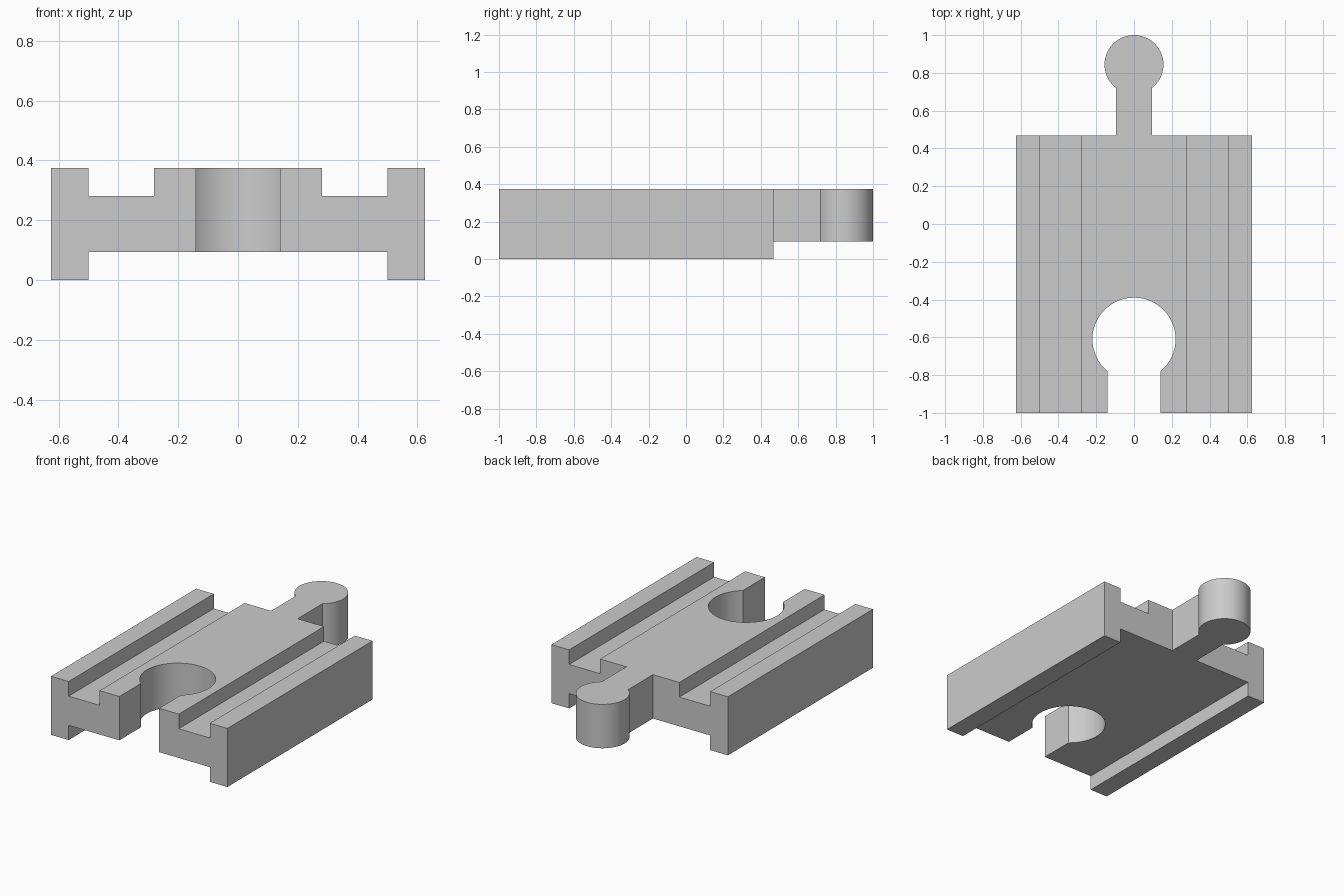
import bpy
import bmesh
from math import asin, cos, pi, sin
from mathutils import Vector

cube = bpy.data.objects.get("Cube")
if cube:
    bpy.data.objects.remove(cube, do_unlink=True)

# Overall dimensions
HALF_WIDTH, HEIGHT = 0.625, 0.375
FRONT, BACK = -1.0, 0.469
FLOOR, GROOVE = 0.094, 0.281
OUTER, INNER = 0.5, 0.281

plastic = bpy.data.materials.new("light_grey")
plastic.use_nodes = True
GREY = (0.6, 0.6, 0.6, 1.0)
plastic.diffuse_color = GREY
plastic.node_tree.nodes["Principled BSDF"].inputs["Base Color"].default_value = GREY


def prism(name, outline, sweep):
    """Extrude a closed outline along a sweep vector into a solid."""
    bm = bmesh.new()
    face = bm.faces.new([bm.verts.new(p) for p in outline])
    result = bmesh.ops.extrude_face_region(bm, geom=[face])
    moved = [g for g in result["geom"] if isinstance(g, bmesh.types.BMVert)]
    bmesh.ops.translate(bm, verts=moved, vec=Vector(sweep))
    bmesh.ops.recalc_face_normals(bm, faces=bm.faces)
    mesh = bpy.data.meshes.new(name)
    bm.to_mesh(mesh)
    bm.free()
    mesh.materials.append(plastic)
    obj = bpy.data.objects.new(name, mesh)
    bpy.context.collection.objects.link(obj)
    return obj


def keyhole(radius, centre_y, half_neck, end_y, z, steps=64):
    """Round head on a straight neck reaching down to end_y."""
    gap = asin(half_neck / radius)
    start, span = -pi / 2 + gap, 2 * (pi - gap)
    head = [(radius * cos(start + span * i / steps),
             centre_y + radius * sin(start + span * i / steps), z)
            for i in range(steps + 1)]
    return head + [(-half_neck, end_y, z), (half_neck, end_y, z)]


def combine(target, tool, operation):
    """Apply a boolean and discard its tool."""
    tool.hide_render = True
    mod = target.modifiers.new(operation.lower(), "BOOLEAN")
    mod.operation, mod.solver, mod.object = operation, "EXACT", tool
    bpy.ops.object.select_all(action="DESELECT")
    bpy.context.view_layer.objects.active = target
    target.select_set(True)
    bpy.ops.object.modifier_apply(modifier=mod.name)
    bpy.data.objects.remove(tool, do_unlink=True)


# Track body: mirrored cross-section with wheel grooves and hollow underside
half = [(OUTER, FLOOR), (OUTER, 0), (HALF_WIDTH, 0), (HALF_WIDTH, HEIGHT),
        (OUTER, HEIGHT), (OUTER, GROOVE), (INNER, GROOVE), (INNER, HEIGHT)]
section = half + [(-x, z) for x, z in reversed(half)]
track = prism("track_body", [(x, FRONT, z) for x, z in section],
              (0, BACK - FRONT, 0))

# Socket cut through the front end
socket = prism("socket_cutter", keyhole(0.22, -0.61, 0.141, FRONT - 0.1, -0.1),
               (0, 0, HEIGHT + 0.2))
combine(track, socket, "DIFFERENCE")

# Connector peg joined to the back end
peg = prism("connector_peg", keyhole(0.156, 0.844, 0.094, BACK - 0.05, FLOOR),
            (0, 0, HEIGHT - FLOOR))
combine(track, peg, "UNION")

bpy.ops.object.shade_smooth_by_angle(angle=pi / 6)
